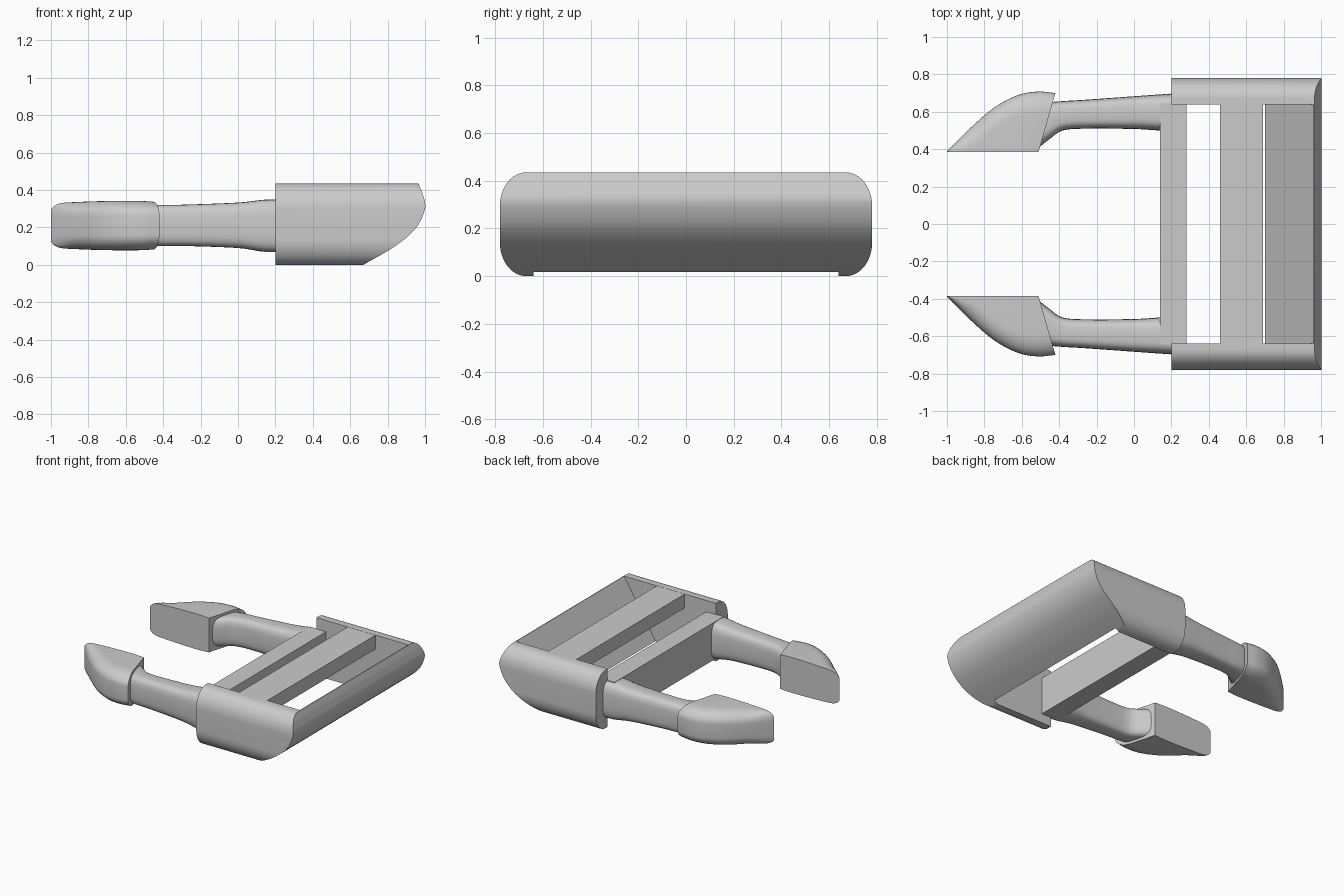
import bpy, bmesh, math
from mathutils import Vector

if "Cube" in bpy.data.objects:
    bpy.data.objects.remove(bpy.data.objects["Cube"])

GRAY = (0.6, 0.6, 0.6, 1)
plastic = bpy.data.materials.new("gray plastic")
plastic.use_nodes = True
plastic.diffuse_color = GRAY
plastic.node_tree.nodes["Principled BSDF"].inputs["Base Color"].default_value = GRAY


def finish(name, bm):
    bmesh.ops.recalc_face_normals(bm, faces=bm.faces)
    mesh = bpy.data.meshes.new(name)
    bm.to_mesh(mesh)
    bm.free()
    ob = bpy.data.objects.new(name, mesh)
    bpy.context.collection.objects.link(ob)
    mesh.materials.append(plastic)
    return ob


def activate(ob):
    bpy.ops.object.select_all(action='DESELECT')
    ob.select_set(True)
    bpy.context.view_layer.objects.active = ob


def smooth(ob, angle=35):
    activate(ob)
    bpy.ops.object.shade_smooth_by_angle(angle=math.radians(angle))


def loft(name, rings):
    """Skin a list of equal-length closed rings and cap both ends."""
    bm = bmesh.new()
    loops = [[bm.verts.new(p) for p in ring] for ring in rings]
    n = len(loops[0])
    for a, b in zip(loops, loops[1:]):
        for i in range(n):
            j = (i + 1) % n
            bm.faces.new((a[i], a[j], b[j], b[i]))
    bm.faces.new(loops[0])
    bm.faces.new(loops[-1])
    return finish(name, bm)


def box(name, x0, x1, y, z0, z1):
    outline = [(x0, z0), (x1, z0), (x1, z1), (x0, z1)]
    return prism(name, outline, y)


def prism(name, outline, y):
    return loft(name, [[(x, s * y, z) for x, z in outline] for s in (-1, 1)])


def boolean(ob, cutter, operation):
    cutter.hide_render = True
    mod = ob.modifiers.new("cut", 'BOOLEAN')
    mod.operation, mod.solver, mod.object = operation, 'EXACT', cutter
    activate(ob)
    bpy.ops.object.modifier_apply(modifier=mod.name)
    bpy.data.objects.remove(cutter)


def spline(stations, steps):
    """Catmull-Rom interpolation through a few tuples."""
    pts = [Vector(s) for s in stations]
    pts = [2 * pts[0] - pts[1]] + pts + [2 * pts[-1] - pts[-2]]
    out = []
    for a, b, c, d in zip(pts, pts[1:], pts[2:], pts[3:]):
        for k in range(steps):
            t = k / steps
            out.append(0.5 * (2 * b + (c - a) * t + (2 * a - 5 * b + 4 * c - d) * t * t
                              + (3 * b - a - 3 * c + d) * t ** 3))
    return out + [pts[-2]]


# Frame: rounded sleeve, trimmed to the side profile, then hollowed
H, W = 0.435, 0.78
section = []
for cy, cz, start in ((1, 1, 0), (-1, 1, 90), (-1, -1, 180), (1, -1, 270)):
    for k in range(13):
        a = math.radians(start + 7.5 * k)
        section.append((cy * (W - 0.11) + 0.11 * math.cos(a),
                        H / 2 + cz * (H / 2 - 0.14) + 0.14 * math.sin(a)))
frame = loft("frame", [[(x, y, z) for y, z in section] for x in (0.2, 1.2)])

nose = [tuple(p) for p in spline(
    [(0.67, 0), (0.84, 0.1), (0.95, 0.195), (1, 0.3), (0.99, 0.37), (0.965, H)], 6)]
nose = [(0.62, -0.03)] + nose + [(0.925, 0.5)]
profile = [(0.1, -0.03)] + nose + [(0.1, 0.5)]
boolean(frame, prism("profile_cutter", profile, 1), 'INTERSECT')

slope = lambda z: 0.69 + 0.27 * z / H
opening = [(0.1, -0.1), (slope(-0.1), -0.1), (slope(0.6), 0.6), (0.1, 0.6)]
boolean(frame, prism("opening_cutter", opening, 0.64), 'DIFFERENCE')
smooth(frame)

# Cross pieces
box("strap_bar", 0.46, 0.69, 0.645, 0.33, H - 0.001)
box("arm_bar", 0.14, 0.28, 0.645, 0.07, 0.35)


def arm_ring(s, side):
    x, y0, y1, z0, z1 = s
    ring = []
    for k in range(32):
        a = math.tau * k / 32
        c, d = math.cos(a), math.sin(a)
        u = math.copysign(abs(c) ** 0.55, c)
        v = math.copysign(abs(d) ** 0.55, d)
        ring.append((x, side * ((y0 + y1) / 2 + u * (y1 - y0) / 2),
                     (z0 + z1) / 2 + v * (z1 - z0) / 2))
    return ring


INNER = 0.385


def barb_ring(s, side):
    """Flat inner side, rounded outer side, sheared towards the slanted back."""
    x, outer, half = s
    width = outer - INNER
    t = (x + 1) / 0.49
    ry, rz = min(0.12, width * 0.8), half * 0.6
    pts = [(0, -half)]
    for sign in (-1, 1):
        for k in range(9):
            a = math.radians(11.25 * (k if sign < 0 else 8 - k))
            pts.append((width - ry + ry * math.sin(a),
                        sign * (half - rz + rz * math.cos(a))))
    pts.append((0, half))
    return [(x + 0.285 * t * t * y, side * (INNER + y), 0.21 + z) for y, z in pts]


arm_path = [(-0.52, 0.40, 0.63, 0.10, 0.32), (-0.45, 0.455, 0.65, 0.10, 0.32),
            (-0.38, 0.50, 0.657, 0.10, 0.32), (-0.25, 0.51, 0.665, 0.10, 0.323),
            (0, 0.508, 0.683, 0.09, 0.333), (0.14, 0.50, 0.693, 0.07, 0.348),
            (0.26, 0.50, 0.70, 0.07, 0.35)]
barb_path = [(-1, 0.388, 0.085), (-0.98, 0.41, 0.107), (-0.94, 0.45, 0.121),
             (-0.86, 0.53, 0.126), (-0.76, 0.625, 0.13), (-0.66, 0.69, 0.132),
             (-0.58, 0.708, 0.132), (-0.51, 0.70, 0.128)]

# Spring arms and barbed heads, one of each per side
for side, label in ((1, "back"), (-1, "front")):
    smooth(loft(label + "_arm", [arm_ring(s, side) for s in spline(arm_path, 5)]), 50)
    smooth(loft(label + "_barb", [barb_ring(s, side) for s in spline(barb_path, 4)]))
